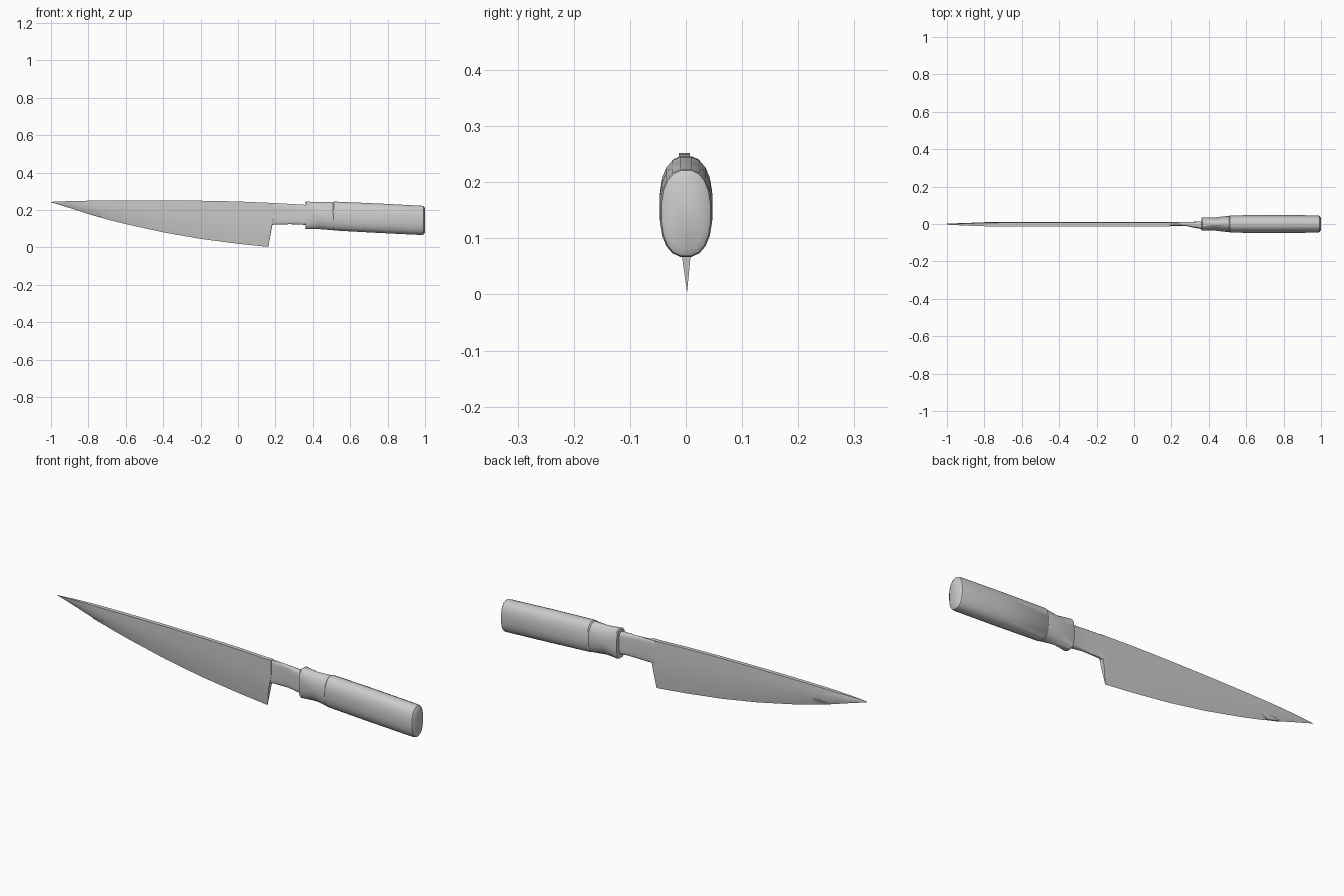
import bpy, bmesh, math

cube = bpy.data.objects.get("Cube")
if cube:
    bpy.data.objects.remove(cube)

steel = bpy.data.materials.new("plain_grey")
steel.use_nodes = True
GREY = (0.6, 0.6, 0.6, 1)
steel.diffuse_color = GREY
steel.node_tree.nodes["Principled BSDF"].inputs["Base Color"].default_value = GREY


def loft(name, rings, sharp=35):
    """Skin a list of equal-length point rings and cap both ends."""
    bm = bmesh.new()
    loops = [[bm.verts.new(p) for p in ring] for ring in rings]
    n = len(loops[0])
    for a, b in zip(loops, loops[1:]):
        for i in range(n):
            j = (i + 1) % n
            bm.faces.new((a[i], a[j], b[j], b[i]))
    bm.faces.new(loops[0])
    bm.faces.new(loops[-1])
    bmesh.ops.remove_doubles(bm, verts=bm.verts, dist=0.0002)
    bmesh.ops.recalc_face_normals(bm, faces=bm.faces)
    mesh = bpy.data.meshes.new(name)
    bm.to_mesh(mesh)
    bm.free()
    mesh.materials.append(steel)
    ob = bpy.data.objects.new(name, mesh)
    bpy.context.collection.objects.link(ob)
    bpy.ops.object.select_all(action='DESELECT')
    ob.select_set(True)
    bpy.context.view_layer.objects.active = ob
    bpy.ops.object.shade_smooth_by_angle(angle=math.radians(sharp))
    return ob


def wedge(x, low, high, half, heel_x=None):
    """Blade section: flat spine, gently bowed sides, sharp edge."""
    side = [(1, 0.9), (0.7, 1), (0.35, 0.88)]
    lean = lambda t: 0.002 - 0.005 * t
    at = lambda t, w: (x, lean(t) + w * half, low + t * (high - low))
    front = [at(t, -w) for t, w in side]
    back = [at(t, w) for t, w in reversed(side)]
    return front + [(x, 0.002, low)] + back


def oval(x, low, high, half, power=1.0, y=0, count=20):
    """Oval section; a power under one makes it squarer."""
    ring = []
    for i in range(count):
        a = 2 * math.pi * (i + 0.5) / count
        c, s = math.cos(a), math.sin(a)
        ring.append((x, y + half * math.copysign(abs(c) ** power, c),
                     (low + high) / 2 + (high - low) / 2 * math.copysign(abs(s) ** power, s)))
    return ring


# Blade, from the tip to the heel
blade = [(-1, .242, .244, .0005), (-.9, .211, .248, .006), (-.8, .179, .25, .01),
         (-.7, .15, .251, .011), (-.6, .125, .252, .011), (-.4, .081, .252, .011),
         (-.2, .046, .25, .011), (0, .02, .246, .011), (.162, .003, .239, .011)]
rings = [wedge(*s) for s in blade]
# Raked heel, its lower corner rounding up into the neck
rings.append([(x + .03 * min(1, max(0, (z - .06) / .06)), y, z) for x, y, z in rings[-1]])
loft("blade", rings)

# Small ground patch along the edge near the tip
for name, side in (("edge_patch_front", -1), ("edge_patch_back", 1)):
    patch = []
    for x, low, high in ((-.8, .179, .181), (-.74, .163, .188), (-.71, .172, .186)):
        patch.append([(x, .002 + side * d, z) for d, z in
                      ((.001, low), (.0045, low + .001), (.0095, high), (.001, high))])
    loft(name, patch)

# Neck, flaring into the ferrule on the front side
neck = [(.165, .104, .239, .011, 0), (.19, .123, .238, .011, 0), (.28, .124, .233, .011, 0),
        (.32, .123, .231, .016, -.004), (.365, .12, .228, .021, -.006)]
loft("neck", [oval(x, lo, hi, h, .45, y) for x, lo, hi, h, y in neck])

# Ferrule, squared at the neck, pinched in the middle, oval at the handle
ferrule = [(.36, .1, .243, .034, .6), (.365, .098, .246, .036, .6),
           (.435, .097, .243, .036, 1.15), (.505, .092, .243, .044, .85),
           (.51, .091, .241, .043, .85)]
loft("ferrule", [oval(*s) for s in ferrule], 25)

# Handle, sloping down to a softly rounded butt
handle = [(.508, .096, .24, .042, .85), (.514, .09, .246, .047, .85),
          (.75, .077, .236, .048, .85), (.98, .066, .224, .047, .85),
          (.992, .068, .222, .044, .85), (1, .08, .21, .032, .85)]
loft("handle", [oval(*s) for s in handle], 40)
